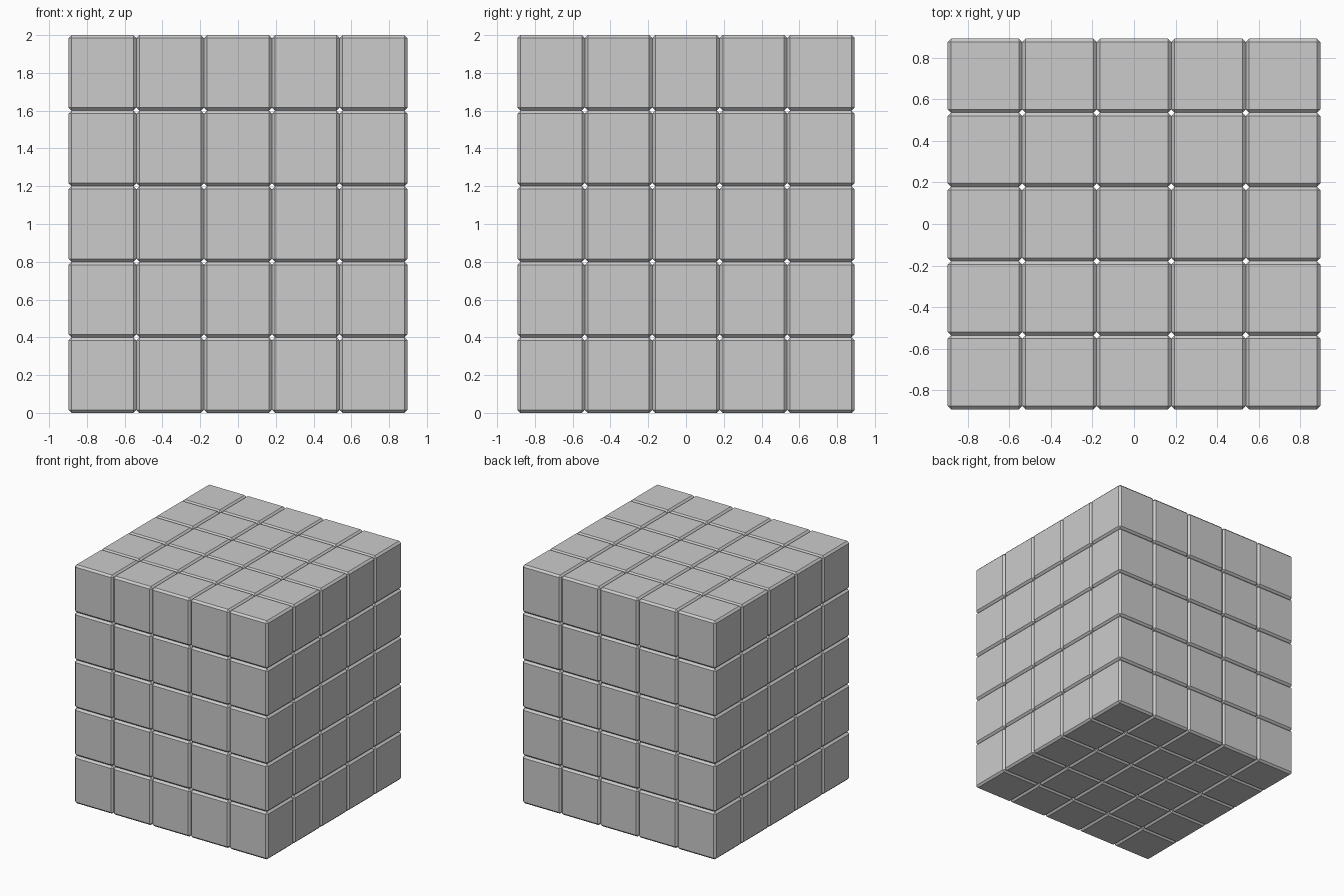
import bpy, bmesh
from mathutils import Vector

if "Cube" in bpy.data.objects:
    bpy.data.objects.remove(bpy.data.objects["Cube"])

N = 5
TOTAL = Vector((1.794, 1.786, 2.0))
CELL = TOTAL / N
CHAMFER = 0.016

# one chamfered block, placed at the lower front-left corner of the stack
bm = bmesh.new()
bmesh.ops.create_cube(bm, size=1.0)
bmesh.ops.scale(bm, vec=CELL, verts=bm.verts)
bmesh.ops.bevel(bm, geom=bm.edges[:], offset=CHAMFER, segments=1,
                profile=0.5, affect='EDGES')
origin = Vector((-TOTAL.x / 2, -TOTAL.y / 2, 0)) + CELL / 2
bmesh.ops.translate(bm, vec=origin, verts=bm.verts)
mesh = bpy.data.meshes.new("block_stack")
bm.to_mesh(mesh)
bm.free()
stack = bpy.data.objects.new("block_stack", mesh)
bpy.context.collection.objects.link(stack)

# repeat the block along x, y and z
for axis in range(3):
    arr = stack.modifiers.new("repeat_" + "xyz"[axis], 'ARRAY')
    arr.count = N
    arr.use_relative_offset = False
    arr.use_constant_offset = True
    step = Vector((0, 0, 0))
    step[axis] = CELL[axis]
    arr.constant_offset_displace = step
